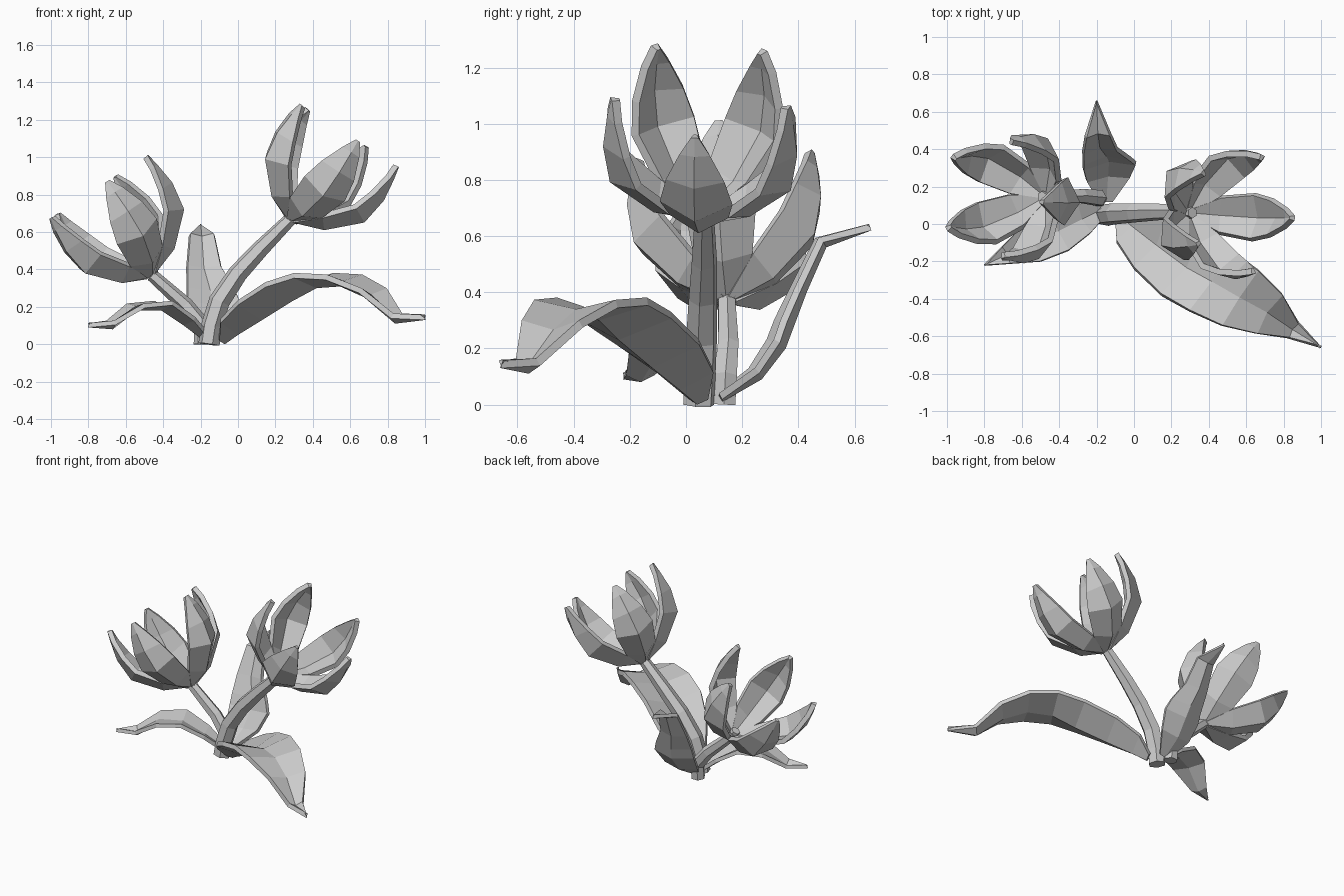
import bpy, bmesh, math
from mathutils import Vector, Matrix

if "Cube" in bpy.data.objects:
    bpy.data.objects.remove(bpy.data.objects["Cube"])


def blade(name, stations, thickness):
    """Cupped strip; stations are (x, y, z, half width, edge lift)."""
    pts = [Vector(s[:3]) for s in stations]
    chord = pts[-1] - pts[0]
    side = Vector((-chord.y, chord.x, 0)).normalized()
    bm = bmesh.new()
    rows = []
    for i, s in enumerate(stations):
        d = (pts[min(i + 1, len(pts) - 1)] - pts[max(i - 1, 0)]).normalized()
        lift = d.cross(side).normalized() * s[4]
        rows.append([bm.verts.new(p) for p in (
            pts[i] - side * s[3] + lift, pts[i], pts[i] + side * s[3] + lift)])
    for a, b in zip(rows, rows[1:]):
        for j in range(2):
            bm.faces.new((a[j], b[j], b[j + 1], a[j + 1]))
    mesh = bpy.data.meshes.new(name)
    bm.to_mesh(mesh)
    bm.free()
    obj = bpy.data.objects.new(name, mesh)
    bpy.context.collection.objects.link(obj)
    mod = obj.modifiers.new("thickness", 'SOLIDIFY')
    mod.thickness = thickness
    mod.offset = 1
    return obj


def stem(name, points):
    """Six-sided tapering stem; points are (x, y, z, radius)."""
    cu = bpy.data.curves.new(name, 'CURVE')
    cu.dimensions = '3D'
    cu.bevel_depth = 1
    cu.bevel_resolution = 1
    cu.use_fill_caps = True
    sp = cu.splines.new('POLY')
    sp.points.add(len(points) - 1)
    sp.use_smooth = False
    for p, q in zip(sp.points, points):
        p.co = (*q[:3], 1)
        p.radius = q[3]
    obj = bpy.data.objects.new(name, cu)
    bpy.context.collection.objects.link(obj)


# One petal in profile: radius, -, height, half width, edge lift
PETAL = [(0.02, 0, 0.0, 0.03, 0.0),
         (0.18, 0, 0.055, 0.105, 0.06),
         (0.34, 0, 0.205, 0.13, 0.075),
         (0.365, 0, 0.36, 0.105, 0.05),
         (0.35, 0, 0.485, 0.055, 0.015),
         (0.335, 0, 0.555, 0.014, 0.0)]


def flower(name, base, tilt):
    """Five petals round a small pistil, tilted about y."""
    frame = Matrix.Translation(base) @ Matrix.Rotation(math.radians(tilt), 4, 'Y')
    for k in range(5):
        a = k * math.tau / 5 - math.radians(5)
        petal = blade(f"{name}_petal_{k + 1}", PETAL, 0.032)
        petal.matrix_world = frame @ Matrix.Rotation(a, 4, 'Z')
    bpy.ops.mesh.primitive_cone_add(vertices=6, radius1=0.035, radius2=0.03, depth=0.06)
    pistil = bpy.context.object
    pistil.name = f"{name}_pistil"
    pistil.matrix_world = frame @ Matrix.Translation((0, 0, 0.03))


# Flowers and stems
flower("right_flower", (0.28, 0.06, 0.66), 32.5)
flower("left_flower", (-0.46, 0.145, 0.365), -33)
stem("right_stem", [(-0.155, 0.045, 0, 0.058), (-0.14, 0.05, 0.1, 0.058),
                    (-0.10, 0.055, 0.23, 0.058), (0.0, 0.06, 0.38, 0.053),
                    (0.12, 0.065, 0.51, 0.047), (0.28, 0.065, 0.67, 0.036)])
stem("left_stem", [(-0.19, 0.135, 0, 0.047), (-0.19, 0.14, 0.10, 0.047),
                   (-0.28, 0.15, 0.21, 0.042), (-0.46, 0.145, 0.37, 0.034)])

# Large arching leaf at front right
blade("large_leaf", [(-0.07, 0.04, 0.0, 0.04, 0.02), (0.0, -0.02, 0.05, 0.12, 0.07),
                     (0.13, -0.12, 0.13, 0.175, 0.09), (0.29, -0.24, 0.23, 0.20, 0.085),
                     (0.42, -0.31, 0.30, 0.20, 0.055), (0.56, -0.39, 0.31, 0.18, 0.035),
                     (0.70, -0.465, 0.24, 0.13, 0.04), (0.84, -0.56, 0.11, 0.055, 0.03),
                     (1.0, -0.66, 0.13, 0.004, 0.0)], 0.03)

# Small drooping leaf at left
blade("left_leaf", [(-0.17, 0.08, 0.01, 0.04, 0.01), (-0.29, 0.02, 0.10, 0.09, 0.03),
                    (-0.41, -0.04, 0.18, 0.12, 0.03), (-0.54, -0.10, 0.18, 0.11, 0.015),
                    (-0.67, -0.16, 0.08, 0.055, 0.025), (-0.80, -0.22, 0.09, 0.004, 0.0)], 0.025)

# Upright leaf at back
blade("back_leaf", [(-0.15, 0.13, 0.01, 0.04, 0.01), (-0.14, 0.27, 0.09, 0.12, 0.03),
                    (-0.135, 0.355, 0.20, 0.145, 0.04), (-0.15, 0.385, 0.28, 0.13, 0.04),
                    (-0.185, 0.43, 0.40, 0.095, 0.03), (-0.195, 0.50, 0.56, 0.07, 0.025),
                    (-0.20, 0.66, 0.62, 0.004, 0.0)], 0.025)
